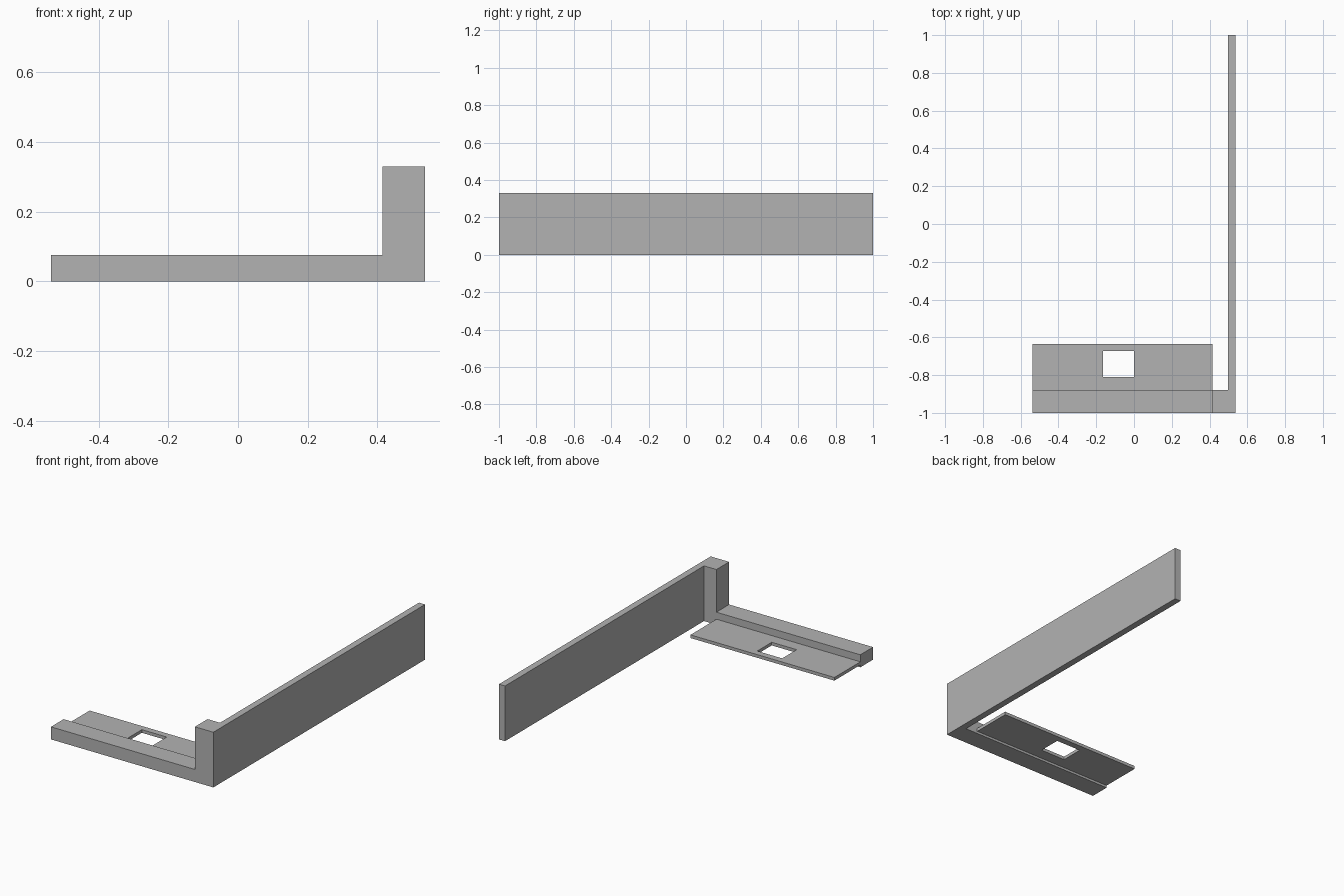
import bpy
import bmesh

cube = bpy.data.objects.get("Cube")
if cube:
    bpy.data.objects.remove(cube, do_unlink=True)

grey = bpy.data.materials.new("light grey")
grey.use_nodes = True
colour = (0.45, 0.45, 0.45, 1)
grey.diffuse_color = colour
grey.node_tree.nodes["Principled BSDF"].inputs["Base Color"].default_value = colour


def prism(name, outline, z0, z1):
    """Extrude a flat xy outline from z0 up to z1."""
    bm = bmesh.new()
    base = bm.faces.new([bm.verts.new((x, y, z0)) for x, y in outline])
    new = bmesh.ops.extrude_face_region(bm, geom=[base])["geom"]
    top = [v for v in new if isinstance(v, bmesh.types.BMVert)]
    bmesh.ops.translate(bm, verts=top, vec=(0, 0, z1 - z0))
    bmesh.ops.recalc_face_normals(bm, faces=bm.faces)
    mesh = bpy.data.meshes.new(name)
    bm.to_mesh(mesh)
    bm.free()
    mesh.materials.append(grey)
    obj = bpy.data.objects.new(name, mesh)
    bpy.context.collection.objects.link(obj)
    return obj


def rect(x0, x1, y0, y1):
    return [(x0, y0), (x1, y0), (x1, y1), (x0, y1)]


left, right, front, back = -0.537, 0.537, -1.0, 1.0
post_x, wall_x, ledge_y = 0.415, 0.497, -0.88

# Long side wall with the corner post in one L-shaped piece
prism("side_wall_and_post",
      [(post_x, front), (right, front), (right, back), (wall_x, back),
       (wall_x, ledge_y), (post_x, ledge_y)], 0, 0.33)

# Low front ledge
prism("front_ledge", rect(left, post_x, front, ledge_y), 0, 0.075)

# Thin plate behind the ledge with a rectangular opening
plate = prism("thin_plate", rect(left, post_x, ledge_y, -0.635), 0.014, 0.033)
cutter = prism("opening_cutter", rect(-0.165, 0.0, -0.81, -0.673), -0.1, 0.1)
cutter.hide_render = True
cutter.hide_viewport = True
cutter.display_type = 'WIRE'
cut = plate.modifiers.new("opening", 'BOOLEAN')
cut.operation = 'DIFFERENCE'
cut.solver = 'EXACT'
cut.object = cutter
